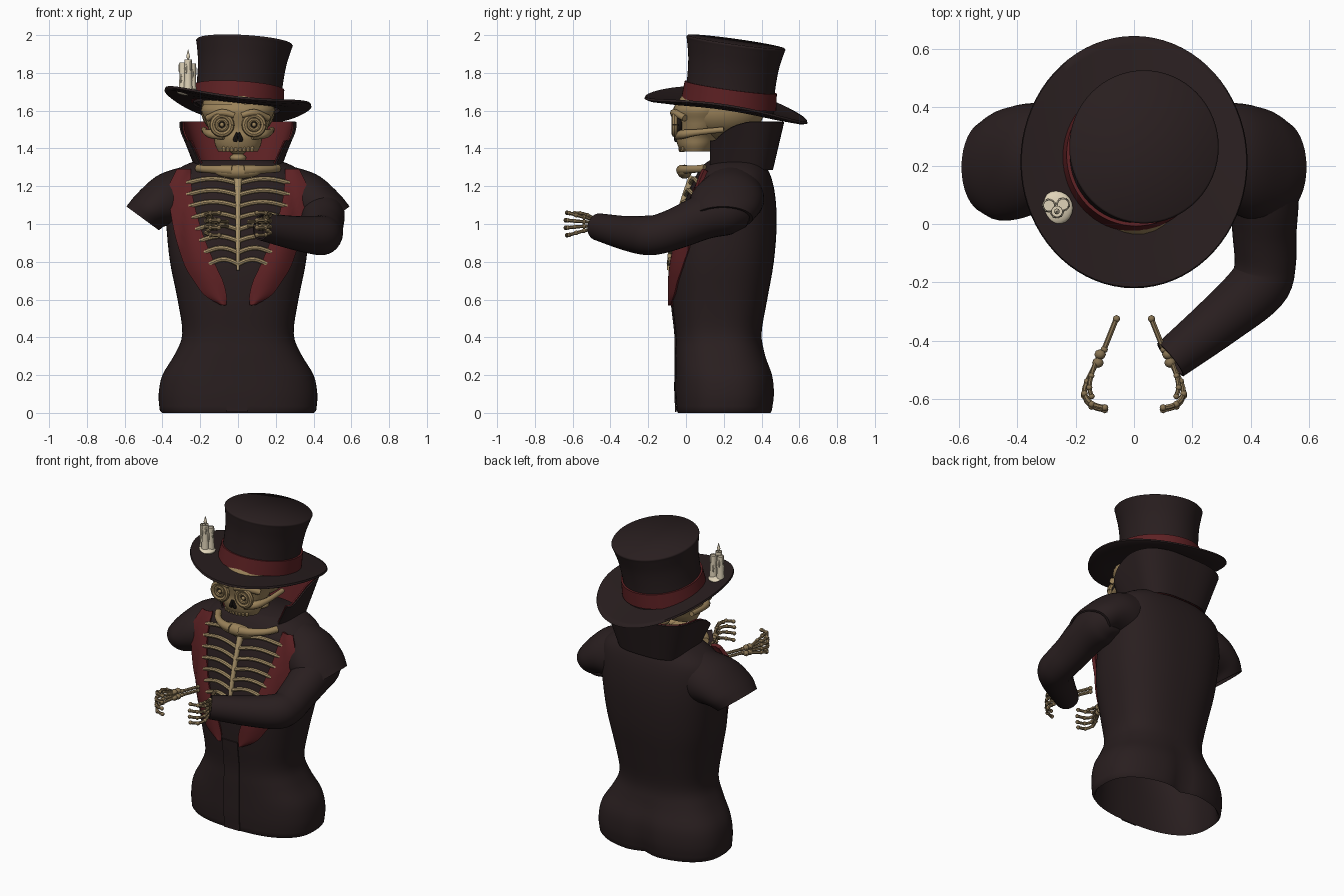
import bpy, bmesh, math
from mathutils import Vector, Matrix

cube = bpy.data.objects.get("Cube")
if cube:
    bpy.data.objects.remove(cube, do_unlink=True)


def material(name, r, g, b):
    mat = bpy.data.materials.new(name)
    mat.use_nodes = True
    mat.diffuse_color = (r, g, b, 1)
    shader = mat.node_tree.nodes["Principled BSDF"]
    shader.inputs["Base Color"].default_value = (r, g, b, 1)
    shader.inputs["Roughness"].default_value = 0.8
    return mat


coat = material("dark_coat", 0.022, 0.0132, 0.0138)
red = material("deep_red", 0.11, 0.015, 0.017)
bone = material("bone", 0.32, 0.22, 0.1)
pale = material("pale_bone", 0.41, 0.3, 0.15)
aged = material("aged_bone", 0.24, 0.17, 0.085)
wax = material("candle_wax", 0.74, 0.65, 0.48)
black = material("socket_black", 0.012, 0.009, 0.008)


def finish(name, bm, mat, angle=40):
    bmesh.ops.recalc_face_normals(bm, faces=bm.faces)
    mesh = bpy.data.meshes.new(name)
    bm.to_mesh(mesh)
    bm.free()
    mesh.materials.append(mat)
    for face in mesh.polygons:
        face.use_smooth = True
    mesh.set_sharp_from_angle(angle=math.radians(angle))
    obj = bpy.data.objects.new(name, mesh)
    bpy.context.collection.objects.link(obj)


def smooth(points, sub):
    """Catmull-Rom samples through points of any dimension."""
    p = [Vector(q) for q in points]
    p = [p[0] * 2 - p[1]] + p + [p[-1] * 2 - p[-2]]
    out = []
    for a, b, c, d in zip(p, p[1:], p[2:], p[3:]):
        for i in range(sub):
            t = i / sub
            out.append((b * 2 + (c - a) * t + (a * 2 - b * 5 + c * 4 - d) * t * t
                        + (b * 3 - a - c * 3 + d) * t ** 3) / 2)
    return out + [p[-2]]


def add_loft(bm, rings, start=True, end=True):
    rows = [[bm.verts.new(v) for v in ring] for ring in rings]
    n = len(rows[0])
    for a, b in zip(rows, rows[1:]):
        for i in range(n):
            j = (i + 1) % n
            bm.faces.new((a[i], a[j], b[j], b[i]))
    if start:
        bm.faces.new(rows[0])
    if end:
        bm.faces.new(rows[-1])


def ellipse(center, u, v, n=32):
    turn = [2 * math.pi * i / n for i in range(n)]
    return [Vector(center) + Vector(u) * math.cos(a) + Vector(v) * math.sin(a) for a in turn]


def add_tube(bm, points, n=8, sub=4, hollow=0):
    """Round tube through (x, y, z, radius) points; hollow sinks the far end."""
    path = smooth(points, sub)
    rings, u = [], None
    for i, q in enumerate(path):
        t = (path[min(i + 1, len(path) - 1)].xyz - path[max(i - 1, 0)].xyz).normalized()
        if u is None:
            u = t.cross(Vector((0, 0, 1) if abs(t.z) < 0.9 else (1, 0, 0)))
        u = (u - t * u.dot(t)).normalized()
        rings.append(ellipse(q.xyz, u * q.w, t.cross(u) * q.w, n))
    if hollow:
        for depth in (0, hollow):
            rings.append(ellipse(q.xyz - t * depth, u * q.w * 0.88, t.cross(u) * q.w * 0.88, n))
    add_loft(bm, rings)


def add_ball(bm, center, size, seg=16):
    m = Matrix.Translation(center) @ Matrix.Diagonal((*size, 1))
    bmesh.ops.create_uvsphere(bm, u_segments=seg, v_segments=seg // 2 + 2, radius=1, matrix=m)


def patch(name, f, mat, nu, nv, thick):
    bm = bmesh.new()
    grid = [[bm.verts.new(f(i / nu, j / nv)) for j in range(nv + 1)] for i in range(nu + 1)]
    for a, b in zip(grid, grid[1:]):
        for j in range(nv):
            bm.faces.new((a[j], a[j + 1], b[j + 1], b[j]))
    bmesh.ops.recalc_face_normals(bm, faces=bm.faces)
    bmesh.ops.solidify(bm, geom=bm.faces[:], thickness=thick)
    finish(name, bm, mat)


def interpolate(rows, key):
    """Linear lookup in rows sorted by their first value."""
    for a, b in zip(rows, rows[1:]):
        if key <= b[0]:
            return a.lerp(b, max(0, (key - a[0]) / (b[0] - a[0])))
    return rows[-1]


def power(value, p):
    return math.copysign(abs(value) ** p, value)


# Torso: height, half width, front, back
POWER = 2.5
body = smooth([(0.015, 0.415, -0.05, 0.46), (0.1, 0.42, -0.055, 0.47), (0.2, 0.4, -0.055, 0.46),
               (0.31, 0.335, -0.055, 0.42), (0.42, 0.295, -0.055, 0.4), (0.6, 0.32, -0.075, 0.43),
               (0.8, 0.36, -0.08, 0.465), (1, 0.38, -0.04, 0.48), (1.15, 0.385, 0.005, 0.472),
               (1.25, 0.365, 0.05, 0.45), (1.31, 0.285, 0.09, 0.42), (1.34, 0.2, 0.13, 0.39)], 4)


def torso_ring(z, scale=1, n=64):
    _, hw, front, back = interpolate(body, z)
    ring = []
    for i in range(n):
        a = 2 * math.pi * i / n
        x = hw * scale * power(math.cos(a), 2 / POWER)
        y = (front + back) / 2 + (back - front) / 2 * scale * power(math.sin(a), 2 / POWER)
        if math.sin(a) > 0:
            y -= 0.035 * math.exp(-(x / 0.06) ** 2) * max(0, 1 - z / 0.35)
        ring.append(Vector((x, y, z)))
    return ring


def torso_front(x, z, limit=0.97):
    _, hw, front, back = interpolate(body, z)
    k = min(abs(x) / hw, limit)
    return (front + back) / 2 - (back - front) / 2 * (1 - k ** POWER) ** (1 / POWER)


bm = bmesh.new()
inside = [torso_ring(z, 0.94) for z in (1.25, 1, 0.8, 0.6, 0.4, 0.2, 0.015)]
outside = [torso_ring(row[0]) for row in body]
hem = torso_ring(0.015, 0.97)
for v in hem:
    v.z = 0
add_loft(bm, inside + [hem] + outside)
finish("coat_torso", bm, coat, 60)

# Front closure strip
def closure(u, v):
    x, z = -0.06 + 0.11 * u, 0.005 + 0.58 * v
    return x, torso_front(x, z) - 0.007, z
patch("coat_closure", closure, coat, 6, 20, 0.006)

# Lapels: height, inner edge, outer edge
edges = smooth([(0.57, 0.062, 0.09), (0.62, 0.06, 0.175), (0.7, 0.08, 0.235), (0.785, 0.12, 0.285),
                (0.945, 0.185, 0.335), (1.1, 0.23, 0.362), (1.2, 0.245, 0.365), (1.29, 0.25, 0.325)], 4)
for side, word in ((-1, "right"), (1, "left")):
    def lapel(u, v):
        z, inner, outer = interpolate(edges, 0.57 + 0.72 * v)
        x = inner + (outer - inner) * u
        limit = 0.92 - 0.3 * max(0, z - 0.6)
        return side * x, torso_front(x, z, limit) - 0.012 - 0.014 * math.sin(math.pi * u), z
    patch("lapel_" + word, lapel, red, 8, 40, 0.022)

    # Open shoulder cap
    bm = bmesh.new()
    shape = smooth([(0.2, 0.25, 1.17, 0, 0.15, 0.15), (0.3, 0.235, 1.14, 0.03, 0.153, 0.178),
                    (0.38, 0.216, 1.12, 0.056, 0.13, 0.195), (0.46, 0.2, 1.075, 0.075, 0.086, 0.188),
                    (0.505, 0.195, 1.03, 0.086, 0.063, 0.158)], 4)
    rings = [ellipse(s.xyz, (s[3], 0, s[4]), (0, s[5], 0), 36) for s in shape]
    tip = shape[-1]
    for back in (0, 0.07):
        c = tip.xyz - Vector((0.58, 0, -0.82)) * back
        rings.append(ellipse(c, (tip[3] * 0.9, 0, tip[4] * 0.9), (0, tip[5] * 0.9, 0), 36))
    add_loft(bm, [[Vector((v.x * side, v.y, v.z)) for v in r] for r in rings])
    finish("shoulder_cap_" + word, bm, coat, 50)

    # Skeletal hand and wrist bones
    bm = bmesh.new()
    def hand_bone(points, r):
        add_tube(bm, [(side * x, y, z, r) for x, y, z in points], 7, 2)
        for x, y, z in points:
            add_ball(bm, (side * x, y, z), [r * 1.35] * 3, 8)
    for lift in (-0.012, 0.012):
        hand_bone([(0.06, -0.325, 1 + lift), (0.102, -0.43, 1 + lift)], 0.0095)
        for y in (-0.447, -0.475):
            add_ball(bm, (side * -y * 0.26, y, 1 + lift * 1.5), (0.02, 0.018, 0.018), 8)
    for lift in (-0.036, -0.012, 0.012, 0.036):
        reach = 0.012 - abs(lift) * 0.3
        hand_bone([(0.13, -0.48, 1 + lift * 0.6), (0.16, -0.54, 1 + lift),
                   (0.17, -0.58 - reach, 1 + lift * 1.3), (0.145, -0.616 - reach, 1 + lift * 1.6),
                   (0.1, -0.628 - reach, 1 + lift * 1.65)], 0.009)
    hand_bone([(0.13, -0.47, 1.02), (0.146, -0.52, 1.047), (0.153, -0.56, 1.058), (0.145, -0.59, 1.058)], 0.008)
    finish("hand_bones_" + word, bm, aged)

# Left sleeve
bm = bmesh.new()
add_tube(bm, [(0.41, 0.345, 1.06, 0.03), (0.415, 0.32, 1.065, 0.085), (0.43, 0.23, 1.07, 0.125),
              (0.445, 0.1, 1.04, 0.12), (0.447, -0.03, 0.985, 0.11), (0.449, -0.14, 0.947, 0.105),
              (0.423, -0.215, 0.94, 0.104), (0.3, -0.325, 0.953, 0.09), (0.125, -0.465, 0.985, 0.072)], 28, 5, 0.06)
finish("left_sleeve", bm, coat, 50)

# Raised collar with red lining
def collar(scale):
    def f(u, v):
        a = math.radians(-130 + 260 * u)
        front = min(1, max(0, (abs(math.degrees(a)) - 86) / 34))
        depth = (0.17 + 0.06 * v) if math.cos(a) > 0 else 0.22
        x = (0.225 + 0.085 * v) * scale * power(math.sin(a), 2 / 3)
        y = 0.29 + depth * scale * power(math.cos(a), 2 / 3)
        return x, y, 1.285 + v * (0.255 - 0.1 * front)
    return f
patch("collar_outer", collar(1), coat, 48, 6, 0.008)
patch("collar_lining", collar(0.95), red, 48, 6, 0.008)

# Rib cage
bm = bmesh.new()
for i in range(8):
    z0 = 1.215 - 0.061 * i
    width = interpolate(edges, z0)[1] + 0.03
    for side in (-1, 1):
        path = []
        for k in range(7):
            x, z = width * k / 6, z0 + 0.025 * math.sin(math.pi * k / 6)
            path.append((side * x, torso_front(x, z) - 0.009, z, 0.0125))
        add_tube(bm, path, 8, 2)
add_tube(bm, [(0, torso_front(0, z) - 0.01, z, r) for z, r in
              ((0.755, 0.009), (0.85, 0.012), (1, 0.015), (1.15, 0.016), (1.25, 0.025))], 10)
finish("rib_cage", bm, pale)

# Collarbones, breastbone top and neck
bm = bmesh.new()
add_ball(bm, (0, -0.008, 1.277), (0.125, 0.038, 0.037), 20)
for side in (-1, 1):
    add_tube(bm, [(side * 0.03, -0.025, 1.285, 0.028), (side * 0.1, -0.01, 1.288, 0.024),
                  (side * 0.17, 0.04, 1.29, 0.02), (side * 0.21, 0.1, 1.295, 0.021)], 10)
for i in range(6):
    add_ball(bm, (0, 0.24, 1.27 + 0.04 * i), (0.045, 0.05, 0.024))
finish("collarbones_and_neck", bm, bone)

# Skull: cranium, face, cheekbones and teeth
bm = bmesh.new()
add_ball(bm, (0, 0.18, 1.6), (0.195, 0.235, 0.155), 32)
face = smooth([(1.385, 0.105, -0.028, 0.13), (1.42, 0.122, -0.045, 0.15), (1.46, 0.13, -0.055, 0.17),
               (1.5, 0.155, -0.05, 0.19), (1.55, 0.172, -0.06, 0.22), (1.6, 0.195, -0.07, 0.24),
               (1.635, 0.185, -0.055, 0.24)], 3)
add_loft(bm, [ellipse((0, (f + b) / 2, z), (w, 0, 0), (0, (b - f) / 2, 0)) for z, w, f, b in face])
for side in (-1, 1):
    add_tube(bm, [(side * 0.075, -0.045, 1.465, 0.02), (side * 0.135, -0.015, 1.475, 0.024),
                  (side * 0.168, 0.06, 1.485, 0.017), (side * 0.18, 0.2, 1.5, 0.015)], 10)
    add_tube(bm, [(side * 0.02, -0.065, 1.575, 0.015), (side * 0.085, -0.062, 1.59, 0.019),
                  (side * 0.16, -0.005, 1.56, 0.018)], 10)
    for i in range(4):
        x = 0.011 + 0.021 * i
        add_ball(bm, (side * x, -0.03 + 3 * x * x, 1.398), (0.0105, 0.01, 0.018), 8)
    for radius, y, r in ((0.05, -0.06, 0.016), (0.027, -0.066, 0.011)):
        ring = ellipse((side * 0.085, y, 1.525), (radius, 0, 0), (0, 0, radius), 24)
        add_tube(bm, [(*p, r) for p in ring + ring[:1]], 8, 1)
    add_ball(bm, (side * 0.085, -0.066, 1.525), (0.012, 0.012, 0.012))
finish("skull", bm, bone)

# Dark eye sockets and nose cavity
bm = bmesh.new()
for side in (-1, 1):
    add_ball(bm, (side * 0.085, -0.041, 1.525), (0.048, 0.025, 0.048))
    add_tube(bm, [(side * 0.003, -0.053, 1.485, 0.006), (side * 0.013, -0.051, 1.45, 0.013),
                  (side * 0.014, -0.05, 1.435, 0.008)], 8)
finish("eye_and_nose_sockets", bm, black)

# Top hat: tilted crown, band and swept brim
def hat_ring(t, r):
    cx, cy, cz = -0.005 + 0.04 * t, 0.225 + 0.04 * t, 1.62 + 0.345 * t
    ring = ellipse((cx, cy, cz), (r, 0, 0), (0, r * 1.025, 0), 64)
    for v in ring:
        v.z -= 0.14 * (v.y - cy) + 0.06 * (v.x - cx)
    return ring

bm = bmesh.new()
crown = smooth([(0, 0.234), (0.3, 0.227), (0.65, 0.233), (0.9, 0.249), (0.98, 0.256)], 4)
add_loft(bm, [hat_ring(t, r) for t, r in crown] + [hat_ring(1, 0.25)], start=False)
finish("hat_crown", bm, coat, 60)

bm = bmesh.new()
add_loft(bm, [hat_ring(t, r) for t, r in ((0.04, 0.234), (0.04, 0.245), (0.3, 0.238), (0.3, 0.22))], False, False)
finish("hat_band", bm, red)

def brim_height(x, y):
    dy = y - 0.21
    return 1.612 - 0.15 * dy - 0.11 * x + 0.045 * (x / 0.39) ** 2 - 0.02 * (dy / 0.43) ** 2

bm = bmesh.new()
rings = []
for s, lift in ((0, 0), (0.5, -0.004), (0.9, 0), (1, 0.008), (0.98, 0.02), (0.85, 0.02), (0.4, 0.018), (0, 0.02)):
    ring = ellipse((0, 0.222 - 0.01 * s, 0), (0.222 + 0.167 * s, 0, 0), (0, 0.222 + 0.21 * s, 0), 72)
    for v in ring:
        v.z = brim_height(v.x, v.y) + lift
    rings.append(ring)
add_loft(bm, rings + rings[:1], False, False)
finish("hat_brim", bm, coat, 70)

# Candles with wax pool, drips and flame
bm = bmesh.new()
base = Vector((-0.267, 0.055, 1.7))
add_ball(bm, base, (0.058, 0.058, 0.02), 20)
for x, y, h in ((-0.024, 0.008, 0.155), (0.003, -0.012, 0.17), (0.024, 0.012, 0.15)):
    foot = base + Vector((x, y, 0))
    add_tube(bm, [(*foot, 0.024), (*(foot + Vector((0, 0, h * 0.5))), 0.02),
                  (*(foot + Vector((0, 0, h))), 0.02)], 14, 3, 0.006)
    for k in range(5):
        a = k * 1.3 + x * 90
        drip = foot + Vector((math.cos(a) * 0.019, math.sin(a) * 0.019, h * (0.45 + 0.09 * k)))
        add_ball(bm, drip, (0.006, 0.006, 0.025), 8)
flame = base + Vector((0.003, -0.012, 0.155))
add_tube(bm, [(*(flame + Vector((0, 0, z))), r) for z, r in
              ((0, 0.002), (0.015, 0.004), (0.03, 0.01), (0.048, 0.006), (0.068, 0.001))], 10)
finish("candles", bm, wax)
